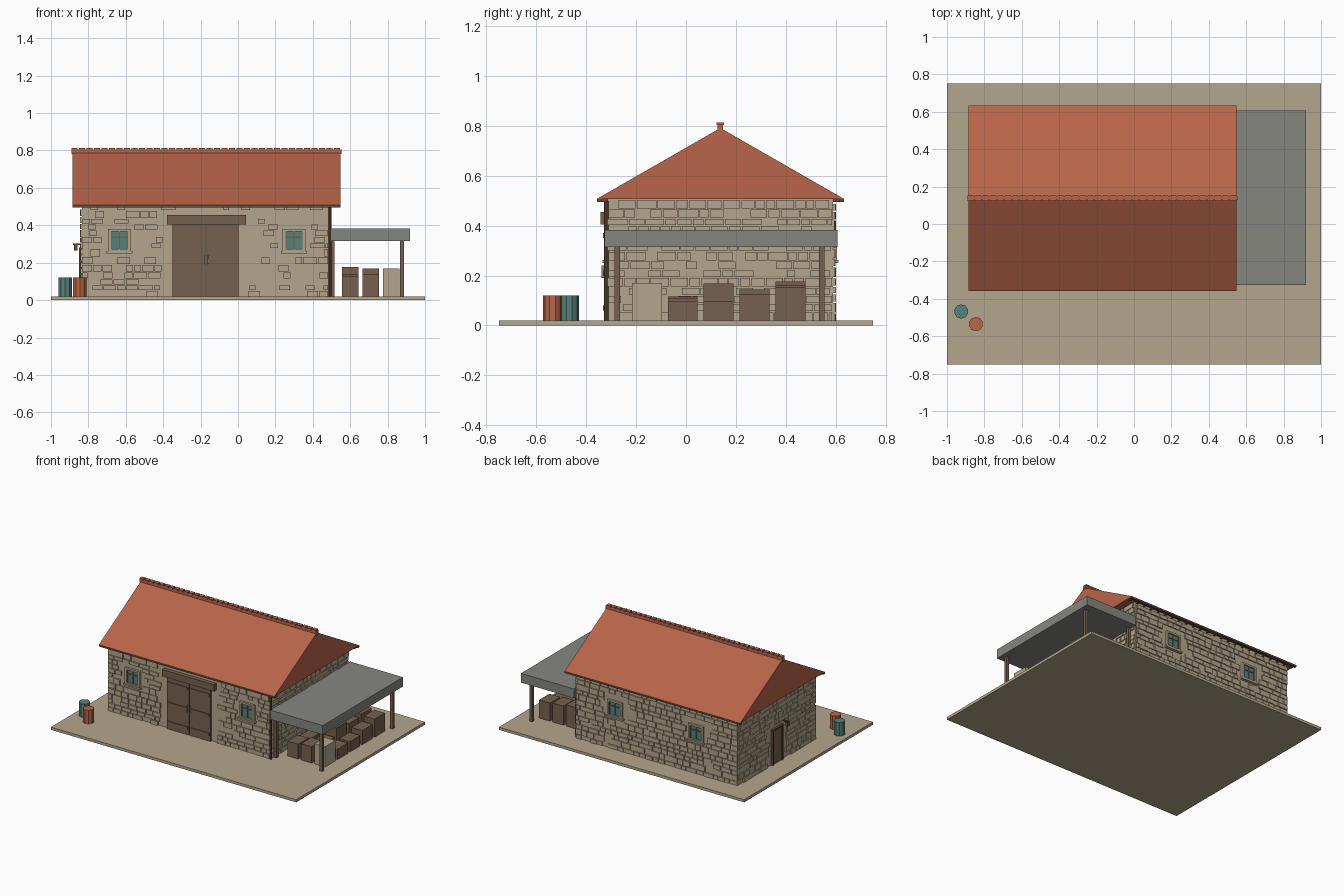
import bpy, bmesh, math, random
from mathutils import Matrix, Vector

if "Cube" in bpy.data.objects:
    bpy.data.objects.remove(bpy.data.objects["Cube"])

random.seed(7)

def mat(name, rgb):
    m = bpy.data.materials.new(name)
    lin = [((c / 255 + 0.055) / 1.055) ** 2.4 for c in rgb]
    m.diffuse_color = (*lin, 1)
    m.use_nodes = True
    m.node_tree.nodes["Principled BSDF"].inputs["Base Color"].default_value = m.diffuse_color
    return m

STONE = mat("stone", (180, 166, 140))
ROOF = mat("roof clay", (184, 101, 73))
WOOD = mat("wood", (118, 97, 78))
DARK = mat("dark wood", (100, 74, 58))
GREY = mat("metal grey", (134, 134, 128))
TEAL = mat("teal", (86, 130, 124))

def finish(name, bm, m):
    me = bpy.data.meshes.new(name)
    bmesh.ops.recalc_face_normals(bm, faces=bm.faces)
    bm.to_mesh(me)
    bm.free()
    me.materials.append(m)
    ob = bpy.data.objects.new(name, me)
    bpy.context.collection.objects.link(ob)
    return ob

def add_box(bm, x0, x1, y0, y1, z0, z1):
    c = Vector(((x0 + x1) / 2, (y0 + y1) / 2, (z0 + z1) / 2))
    s = Matrix.Diagonal((x1 - x0, y1 - y0, z1 - z0, 1))
    bmesh.ops.create_cube(bm, size=1, matrix=Matrix.Translation(c) @ s)

def boxes(name, m, *bs):
    bm = bmesh.new()
    for b in bs:
        add_box(bm, *b)
    return finish(name, bm, m)

def cylinder(name, m, x, y, z0, z1, r, n):
    bm = bmesh.new()
    bmesh.ops.create_cone(bm, cap_ends=True, segments=n, radius1=r, radius2=r, depth=z1 - z0,
                          matrix=Matrix.Translation((x, y, (z0 + z1) / 2)))
    return finish(name, bm, m)

# Ground slab and wall core
X0, X1, Y0, Y1, Z0, Z1 = -0.835, 0.485, -0.312, 0.59, 0.02, 0.508
boxes("base_slab", STONE, (-1, 1, -0.75, 0.75, 0, Z0))
boxes("wall_core", STONE, (X0, X1, Y0, Y1, Z0 - 0.005, Z1))

# A wall frame maps (u along wall, d outward, z) to a box
def wall_box(side, u0, u1, d0, d1, z0, z1):
    if side == "front":
        return (u0, u1, Y0 - d1, Y0 - d0, z0, z1)
    if side == "back":
        return (u0, u1, Y1 + d0, Y1 + d1, z0, z1)
    if side == "left":
        return (X0 - d1, X0 - d0, u0, u1, z0, z1)
    return (X1 + d0, X1 + d1, u0, u1, z0, z1)

WINDOWS = [("front", -0.634), ("front", 0.30), ("back", -0.50), ("back", 0.16)]
HOLES = {"front": [(-0.39, 0.05, 0, 0.46)], "back": [], "right": [], "left": [(0.07, 0.21, 0, 0.30)]}
for side, u in WINDOWS:
    HOLES[side].append((u - 0.07, u + 0.07, 0.245, 0.385))

# Rubble stone courses on all four walls
for side, holes in HOLES.items():
    a, b = (X0, X1) if side in ("front", "back") else (Y0, Y1)
    bm = bmesh.new()
    z = Z0
    while z < Z1 - 0.02:
        h = min(random.uniform(0.028, 0.045), Z1 - z)
        u = a
        while u < b - 0.01:
            w = min(random.uniform(0.035, 0.085), b - u)
            clear = all(u + w < p or u > q or z + h < r or z > s for p, q, r, s in holes)
            if clear and random.random() < 0.93:
                add_box(bm, *wall_box(side, u, u + w - 0.005, -0.004,
                                      random.uniform(0.005, 0.011), z, z + h - 0.005))
            u += w
        z += h
    finish(side + "_wall_stones", bm, STONE)

# Windows: stone surround and sill, teal pane, wooden bars
for i, (side, u) in enumerate(WINDOWS):
    n = f"window_{i + 1}_"
    def wb(*v):
        return wall_box(side, *v)
    o, k, lo, hi = 0.061, 0.046, 0.262, 0.38
    boxes(n + "surround", STONE,
          wb(u - o, u - k, -0.004, 0.016, lo, hi), wb(u + k, u + o, -0.004, 0.016, lo, hi),
          wb(u - k, u + k, -0.004, 0.016, hi - 0.013, hi), wb(u - k, u + k, -0.004, 0.016, lo, lo + 0.01),
          wb(u - 0.07, u + 0.07, -0.004, 0.022, 0.25, lo))
    boxes(n + "glass", TEAL, wb(u - k, u + k, -0.002, 0.006, lo + 0.01, hi - 0.013))
    boxes(n + "bars", WOOD, wb(u - 0.003, u + 0.003, 0, 0.011, lo + 0.01, hi - 0.013),
          wb(u - k, u + k, 0, 0.011, 0.333, 0.339),
          wb(u - k, u - k + 0.004, 0, 0.011, lo + 0.01, hi - 0.013),
          wb(u + k - 0.004, u + k, 0, 0.011, lo + 0.01, hi - 0.013))

# Double barn door with battens, handles and lintel
for name, a, b in (("left", -0.35, -0.173), ("right", -0.169, 0.004)):
    boxes("barn_door_" + name, WOOD, wall_box("front", a, b, -0.004, 0.014, Z0, 0.41),
          *[wall_box("front", a + 0.008, b - 0.008, 0, 0.020, z, z + 0.02) for z in (0.06, 0.2, 0.35)])
boxes("door_handles", GREY, wall_box("front", -0.183, -0.178, 0, 0.026, 0.19, 0.24),
      wall_box("front", -0.164, -0.159, 0, 0.026, 0.19, 0.24))
boxes("door_lintel", WOOD, wall_box("front", -0.38, 0.043, -0.004, 0.03, 0.405, 0.455))

# Side door on the left wall with frame, and a lamp beside it
boxes("side_door", WOOD, wall_box("left", 0.09, 0.19, -0.004, 0.008, Z0, 0.27))
boxes("side_door_frame", DARK, wall_box("left", 0.078, 0.09, -0.004, 0.016, Z0, 0.282),
      wall_box("left", 0.19, 0.202, -0.004, 0.016, Z0, 0.282),
      wall_box("left", 0.09, 0.19, -0.004, 0.016, 0.27, 0.282))
boxes("side_lamp", DARK, wall_box("left", 0.055, 0.065, 0, 0.047, 0.295, 0.302),
      wall_box("left", 0.05, 0.07, 0.024, 0.042, 0.265, 0.295))

# Gabled roof as an extruded triangle
RX0, RX1 = -0.885, 0.547
bm = bmesh.new()
tri = bm.faces.new([bm.verts.new((RX0, y, z)) for y, z in ((-0.357, 0.508), (0.138, 0.792), (0.633, 0.508))])
ext = bmesh.ops.extrude_face_region(bm, geom=[tri])
bmesh.ops.translate(bm, vec=(RX1 - RX0, 0, 0), verts=[v for v in ext["geom"] if isinstance(v, bmesh.types.BMVert)])
finish("roof", bm, ROOF)

# Ridge tiles
N = 36
p = (RX1 - RX0 + 0.012) / N
ridge = [(RX0 - 0.006, RX1 + 0.006, 0.127, 0.149, 0.78, 0.806)]
ridge += [(RX0 - 0.006 + i * p, RX0 - 0.006 + i * p + p * 0.8, 0.123, 0.153, 0.803, 0.814) for i in range(N)]
boxes("ridge_tiles", ROOF, *ridge)

# Eave boards and rafter tails
boxes("eave_boards", DARK, (RX0, RX1, -0.357, -0.337, 0.495, 0.508), (RX0, RX1, 0.613, 0.633, 0.495, 0.508))
tails = []
for i in range(24):
    x = RX0 + 0.01 + i * (RX1 - RX0 - 0.03) / 23
    tails += [(x, x + 0.012, -0.34, Y0, 0.496, 0.509), (x, x + 0.012, Y1, 0.616, 0.496, 0.509)]
boxes("rafter_tails", DARK, *tails)

# Downpipe at the front right corner
cylinder("downpipe", DARK, 0.492, -0.32, Z0, 0.5, 0.009, 8)

# Lean-to roof and posts
boxes("lean_to_roof", GREY, (0.49, 0.92, -0.327, 0.607, 0.315, 0.383))
for name, y in (("front", -0.275), ("back", 0.545)):
    boxes("lean_to_post_" + name, WOOD, (0.866, 0.888, y - 0.011, y + 0.011, Z0, 0.318))
    boxes("lean_to_wall_post_" + name, WOOD, (0.495, 0.515, y - 0.011, y + 0.011, Z0, 0.318))

# Stacked crates: rows along y, columns along x
TOPS = [(0.13, 0.14, 0.17), (0.116, 0.11, 0.097), (0.14, 0.168, 0.097),
        (0.13, 0.144, 0.124), (0.176, 0.16, 0.153)]
for r, row in enumerate(TOPS):
    for c, top in enumerate(row):
        x, y = 0.555 + c * 0.11, -0.217 + r * 0.144
        boxes(f"crate_{r + 1}_{c + 1}", STONE if (r, c) == (0, 2) else WOOD,
              (x, x + 0.088, y, y + 0.12, Z0, top))

# Barrels
cylinder("teal_barrel", TEAL, -0.924, -0.468, Z0, 0.12, 0.038, 10)
cylinder("red_barrel", ROOF, -0.845, -0.535, Z0, 0.12, 0.038, 10)
